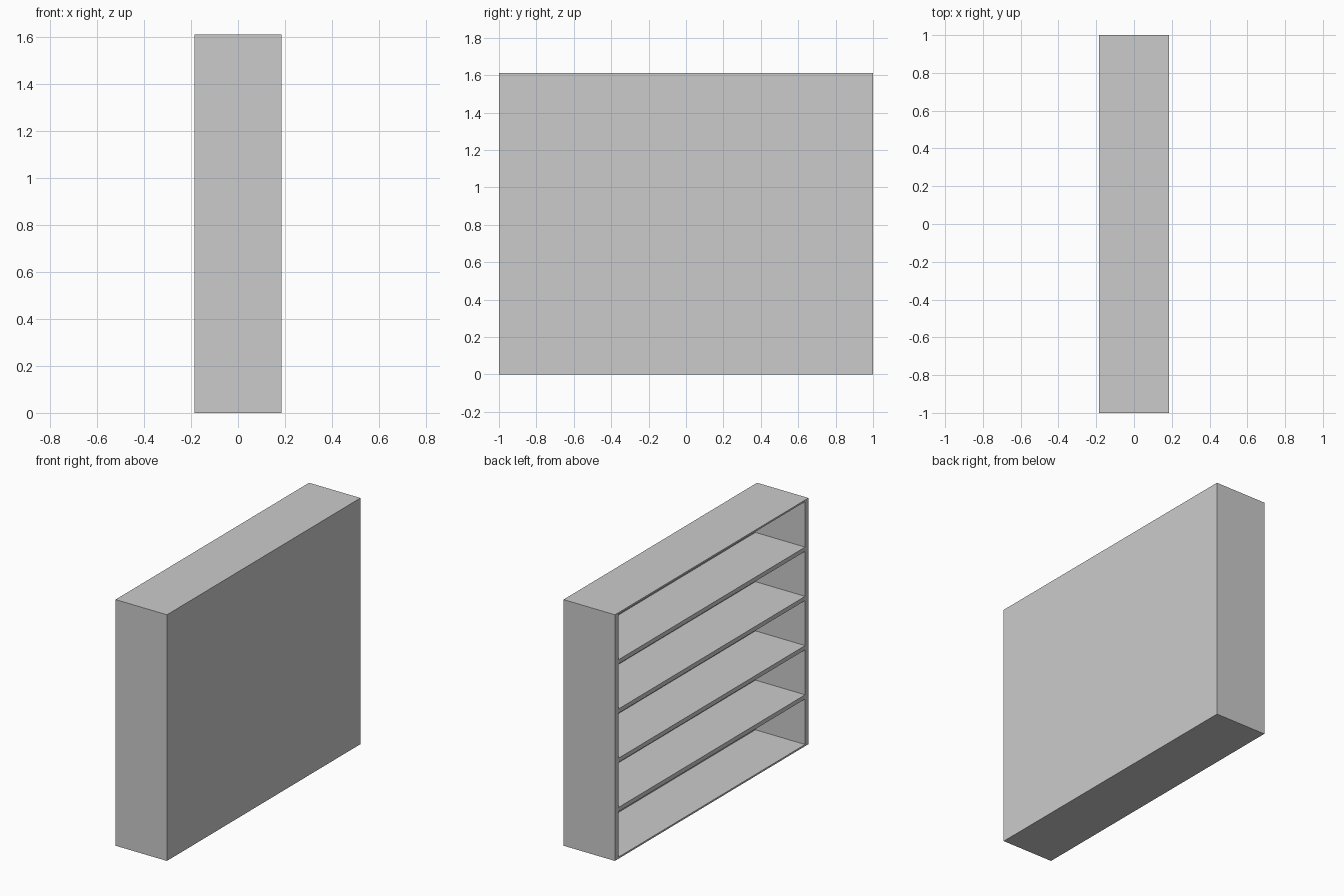
import bpy

if "Cube" in bpy.data.objects:
    bpy.data.objects.remove(bpy.data.objects["Cube"])

W, H, HX = 1.0, 1.61, 0.186      # half width, height, half depth
SIDE, THIN, SHELF, BACK = 0.035, 0.011, 0.028, 0.013
ROWS = 5


def box(name, x0, x1, y0, y1, z0, z1):
    bpy.ops.mesh.primitive_cube_add(
        size=1, location=((x0 + x1) / 2, (y0 + y1) / 2, (z0 + z1) / 2))
    ob = bpy.context.object
    ob.name = name
    ob.scale = (x1 - x0, y1 - y0, z1 - z0)
    bpy.ops.object.transform_apply(location=False, rotation=False, scale=True)
    return ob


# Full-height side panels
box("side_panel_front", -HX, HX, -W, -W + SIDE, 0, H)
box("side_panel_back", -HX, HX, W - SIDE, W, 0, H)

# Thin top and bottom boards between the sides
inner = W - SIDE
box("top_board", -HX, HX, -inner, inner, H - THIN, H)
box("bottom_board", -HX, HX, -inner, inner, 0, THIN)

# Closed rear panel on the +x side
box("rear_panel", HX - BACK, HX, -inner, inner, THIN, H - THIN)

# Evenly spaced shelves, open toward -x
for i in range(1, ROWS):
    z = H * i / ROWS
    box(f"shelf_{i}", -HX, HX - BACK, -inner, inner, z - SHELF / 2, z + SHELF / 2)
